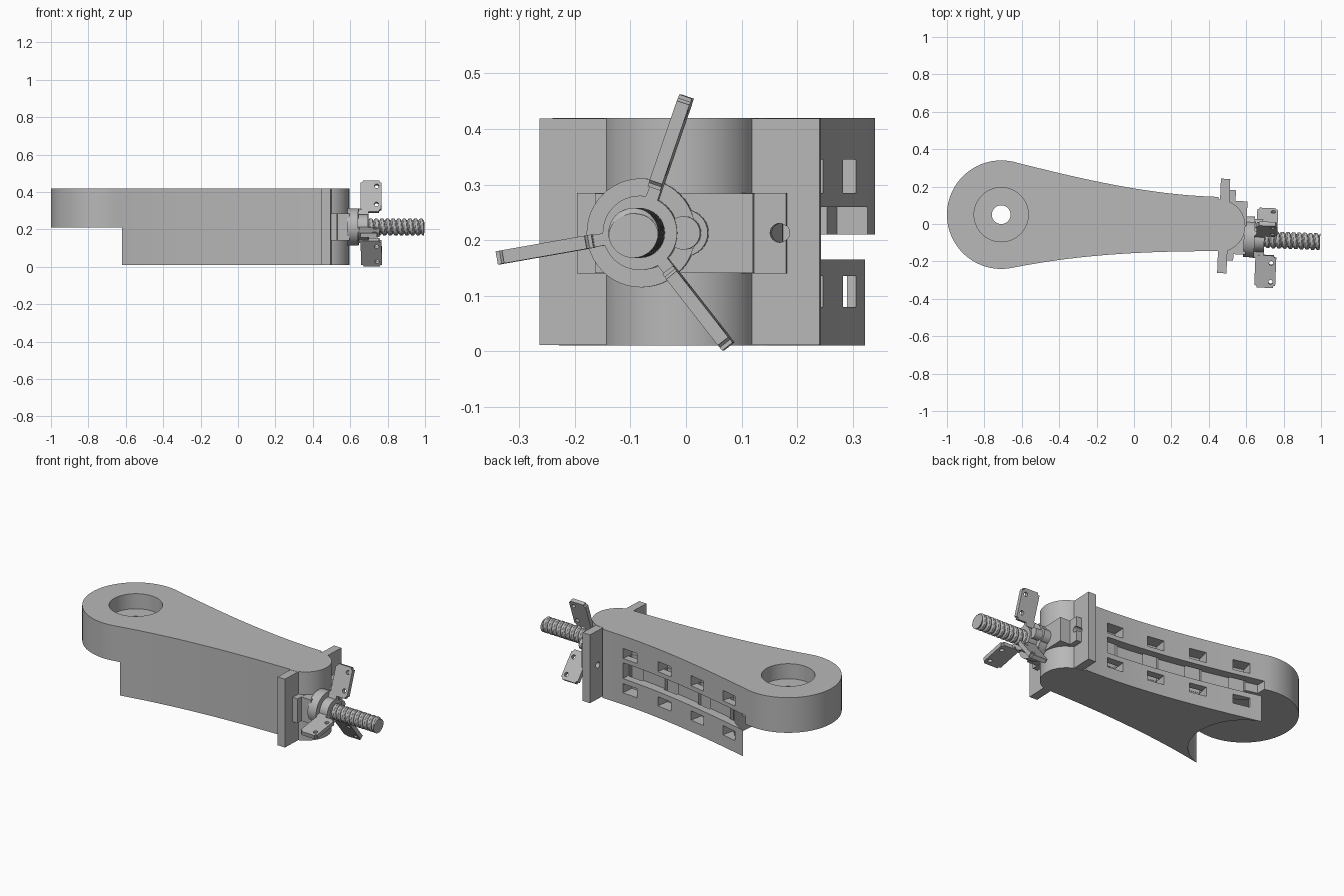
import bpy, bmesh, math
from mathutils import Matrix, Vector
from mathutils.geometry import interpolate_bezier

cube = bpy.data.objects.get("Cube")
if cube:
    bpy.data.objects.remove(cube, do_unlink=True)

GREY = (0.48, 0.48, 0.48, 1)
mat = bpy.data.materials.new("plain grey")
mat.use_nodes = True
mat.diffuse_color = GREY
mat.node_tree.nodes["Principled BSDF"].inputs["Base Color"].default_value = GREY

# The clamp end is turned slightly about the vertical
PIVOT = Vector((0.5, 0, 0))
TILT = (Matrix.Translation(PIVOT) @ Matrix.Rotation(math.radians(-2.3), 4, 'Z')
        @ Matrix.Translation(-PIVOT))
AXIS_Y, AXIS_Z = -0.075, 0.213


def finish(name, bm, matrix=None):
    if matrix:
        bm.transform(matrix)
    bmesh.ops.recalc_face_normals(bm, faces=bm.faces)
    mesh = bpy.data.meshes.new(name)
    bm.to_mesh(mesh)
    bm.free()
    mesh.materials.append(mat)
    obj = bpy.data.objects.new(name, mesh)
    bpy.context.collection.objects.link(obj)
    return obj


def box(name, lo, hi, matrix=None):
    bm = bmesh.new()
    bmesh.ops.create_cube(bm, size=1)
    for v in bm.verts:
        v.co = [l + (c + 0.5) * (h - l) for c, l, h in zip(v.co, lo, hi)]
    return finish(name, bm, matrix)


def cylinder(name, centre, radius, length, turn=None, matrix=None, sides=48):
    """Cylinder about its centre; turn is the axis it is rotated onto."""
    bm = bmesh.new()
    bmesh.ops.create_cone(bm, cap_ends=True, segments=sides,
                          radius1=radius, radius2=radius, depth=length)
    rot = {None: Matrix(), 'X': Matrix.Rotation(math.pi / 2, 4, 'Y'),
           'Y': Matrix.Rotation(math.pi / 2, 4, 'X')}[turn]
    bm.transform(Matrix.Translation(centre) @ rot)
    return finish(name, bm, matrix)


def prism(name, points, z0, z1):
    bm = bmesh.new()
    face = bm.faces.new([bm.verts.new((x, y, z0)) for x, y in points])
    ext = bmesh.ops.extrude_face_region(bm, geom=[face])
    for v in ext["geom"]:
        if isinstance(v, bmesh.types.BMVert):
            v.co.z = z1
    return finish(name, bm)


def cut(obj, cutter):
    mod = obj.modifiers.new("cut", 'BOOLEAN')
    mod.operation = 'DIFFERENCE'
    mod.solver = 'EXACT'
    mod.object = cutter
    bpy.context.view_layer.objects.active = obj
    bpy.ops.object.modifier_apply(modifier=mod.name)
    bpy.data.objects.remove(cutter, do_unlink=True)


def arc(cx, cy, r, a0, a1, n):
    steps = [math.radians(a0 + (a1 - a0) * i / n) for i in range(n + 1)]
    return [(cx + r * math.cos(a), cy + r * math.sin(a)) for a in steps]


def side_curve(*pts):
    return [p[:] for p in interpolate_bezier(*[Vector(p) for p in pts], 24)]


# Arm outline: round eye, two sweeping sides, rounded nose
EYE = (-0.71, 0.05)
front_side = side_curve((-0.65, -0.234), (-0.28, -0.16), (0.08, -0.145), (0.45, -0.145))
back_side = side_curve((-0.65, 0.334), (-0.28, 0.24), (0.08, 0.155), (0.45, 0.145))
front_side = [p[:2] for p in front_side]
back_side = [p[:2] for p in back_side]
outline = (front_side + arc(0.455, -0.01, 0.14, -90, 90, 28)
           + back_side[::-1] + arc(*EYE, 0.29, 78, 282, 64)[1:-1])
arm = prism("arm_body", outline, 0.01, 0.42)

# Clear the space below the eye, then bore it
cut(arm, cylinder("clearance", (*EYE, 0.0), 0.2925, 0.42, sides=96))
cut(arm, cylinder("counterbore", (*EYE, 0.43), 0.145, 0.2, sides=64))
cut(arm, cylinder("bore", (*EYE, 0.3), 0.05, 0.4))


def back_y(x):
    for (x0, y0), (x1, y1) in zip(back_side, back_side[1:]):
        if x0 <= x <= x1:
            return y0 + (y1 - y0) * (x - x0) / (x1 - x0)


# Long groove along the back
xs = [-0.62 + 0.93 * i / 20 for i in range(21)]
groove = [(x, back_y(x) - 0.055) for x in xs] + [(x, back_y(x) + 0.06) for x in xs[::-1]]
cut(arm, prism("groove", groove, 0.165, 0.26))

# Strap slots: upper and lower mouths joined behind the groove
for x in (0.26, 0.01, -0.24, -0.49):
    slope = math.atan2(back_y(x + 0.05) - back_y(x - 0.05), 0.1)
    place = Matrix.Translation((x, back_y(x), 0)) @ Matrix.Rotation(slope, 4, 'Z')
    for z0, z1 in ((0.08, 0.135), (0.285, 0.345)):
        cut(arm, box("mouth", (-0.05, -0.075, z0), (0.05, 0.03, z1), place))
    cut(arm, box("passage", (-0.048, -0.073, 0.082), (0.048, -0.045, 0.343), place))

# Flange across the narrow end, with the clamp in front of it
flange = box("end_flange", (0.455, -0.264, 0.011), (0.505, 0.241, 0.419), TILT)
wings = box("clamp_wings", (0.5, -0.195, 0.14), (0.538, 0.182, 0.285), TILT)
for y in (-0.19, 0.17):
    for part in (flange, wings):
        cut(part, cylinder("bolt_hole", (0.5, y, AXIS_Z), 0.017, 0.2, 'X', TILT, 24))
clamp = box("clamp_block", (0.52, -0.16, 0.141), (0.602, 0.125, 0.284), TILT)


def axial(name, r, x0, x1, y=AXIS_Y, sides=48):
    return cylinder(name, ((x0 + x1) / 2, y, AXIS_Z), r, x1 - x0, 'X', TILT, sides)


# Stepped hub with its side lobe
hub = axial("hub_flange", 0.098, 0.59, 0.648)
collar = axial("hub_collar", 0.067, 0.63, 0.70)
lobe_base = axial("lobe_base", 0.042, 0.59, 0.645, 0.003, 32)
lobe = axial("lobe", 0.03, 0.63, 0.69, 0.003, 32)

# Three drilled blades around the hub
blades = []
for i, angle in enumerate((71, 190, 308)):
    place = (TILT @ Matrix.Translation((0, AXIS_Y, AXIS_Z))
             @ Matrix.Rotation(math.radians(angle), 4, 'X'))
    bm = bmesh.new()
    bmesh.ops.create_cube(bm, size=1)
    for v in bm.verts:
        v.co = (0.712 + v.co.x * 0.112, 0.172 + v.co.y * 0.175, v.co.z * 0.024)
    corners = [e for e in bm.edges if abs(e.verts[0].co.z - e.verts[1].co.z) > 0.01]
    bmesh.ops.bevel(bm, geom=corners, offset=0.012, segments=3, affect='EDGES')
    blade = finish(f"blade_{i + 1}", bm, place)
    for r in (0.125, 0.228):
        cut(blade, cylinder("blade_hole", (0.742, r, 0), 0.012, 0.1, None, place, 20))
    stem = box(f"blade_stem_{i + 1}", (0.64, 0.05, -0.011), (0.70, 0.1, 0.011), place)
    blades += [blade, stem]

# Threaded rod: a tube whose radius follows a helical trapezoid
PITCH, SEGS, X0, X1 = 0.03, 32, 0.69, 0.998
rows = round((X1 - X0) / PITCH * 10)
bm = bmesh.new()
rings = []
for i in range(rows + 1):
    x = X0 + (X1 - X0) * i / rows
    ring = []
    for j in range(SEGS):
        a = math.tau * j / SEGS
        phase = (x / PITCH - j / SEGS) % 1
        height = min(1, max(0, 2.2 - 5 * abs(phase - 0.5)))
        r = 0.035 + 0.01 * height
        ring.append(bm.verts.new((x, AXIS_Y + r * math.cos(a), AXIS_Z + r * math.sin(a))))
    rings.append(ring)
for a, b in zip(rings, rings[1:]):
    for j in range(SEGS):
        k = (j + 1) % SEGS
        bm.faces.new((a[j], a[k], b[k], b[j]))
for ring in (rings[0], rings[-1]):
    bm.faces.new(ring)
rod = finish("threaded_rod", bm, TILT)

# Smooth round surfaces, keep edges crisp
bpy.ops.object.select_all(action='DESELECT')
for obj in [arm, flange, wings, clamp, hub, collar, lobe_base, lobe, rod] + blades:
    obj.select_set(True)
bpy.context.view_layer.objects.active = arm
bpy.ops.object.shade_smooth_by_angle(angle=math.radians(30))
